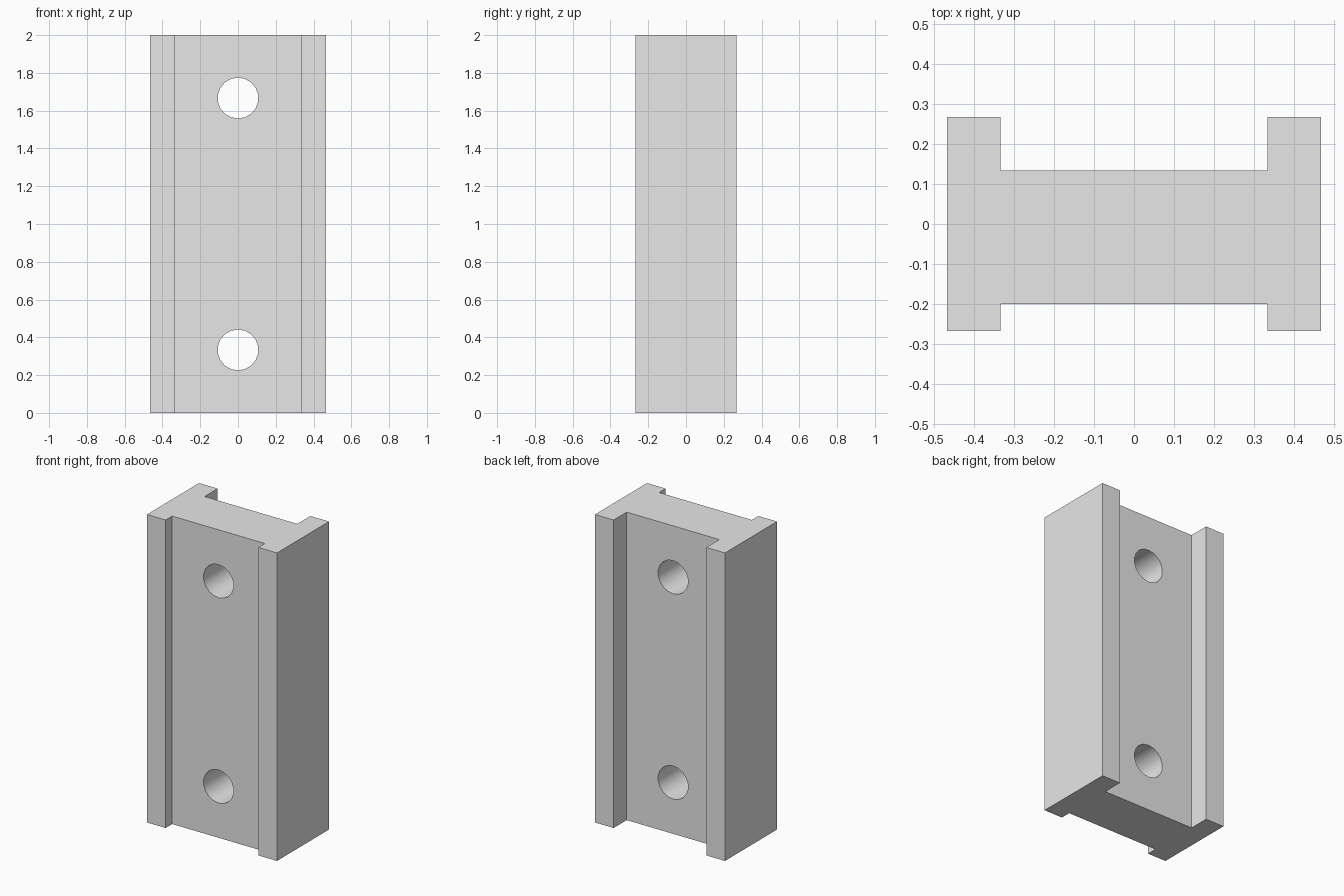
import bpy
import bmesh
from math import pi, radians
from mathutils import Matrix

default = bpy.data.objects.get("Cube")
if default:
    bpy.data.objects.remove(default, do_unlink=True)

HEIGHT = 2.0
HALF_W, HALF_D = 0.467, 0.267       # outer half width and depth
WEB_X = 0.333                       # half width of the recessed web
WEB_FRONT, WEB_BACK = -0.2, 0.133   # web faces
HOLE_R = 0.108

grey = bpy.data.materials.new("plain_grey")
grey.use_nodes = True
grey.diffuse_color = (0.8, 0.8, 0.8, 1)
grey.node_tree.nodes["Principled BSDF"].inputs["Base Color"].default_value = grey.diffuse_color


def add_object(name, bm):
    bmesh.ops.recalc_face_normals(bm, faces=bm.faces)
    mesh = bpy.data.meshes.new(name)
    bm.to_mesh(mesh)
    bm.free()
    mesh.materials.append(grey)
    obj = bpy.data.objects.new(name, mesh)
    bpy.context.collection.objects.link(obj)
    return obj


# H-shaped cross-section: right half, then mirrored back along the left
half = [(WEB_X, WEB_FRONT), (WEB_X, -HALF_D), (HALF_W, -HALF_D),
        (HALF_W, HALF_D), (WEB_X, HALF_D), (WEB_X, WEB_BACK)]
outline = half + [(-x, y) for x, y in reversed(half)]
bm = bmesh.new()
base = bm.faces.new([bm.verts.new((x, y, 0)) for x, y in outline])
side = bmesh.ops.extrude_face_region(bm, geom=[base], use_keep_orig=True)
top = [v for v in side["geom"] if isinstance(v, bmesh.types.BMVert)]
bmesh.ops.translate(bm, verts=top, vec=(0, 0, HEIGHT))
block = add_object("channel_block", bm)

# Two through holes, front to back
bm = bmesh.new()
for z in (HEIGHT / 6, HEIGHT * 5 / 6):
    bmesh.ops.create_cone(bm, cap_ends=True, segments=18, radius1=HOLE_R,
                          radius2=HOLE_R, depth=1,
                          matrix=Matrix.Translation((0, 0, z)) @ Matrix.Rotation(pi / 2, 4, "X"))
cutter = add_object("hole_cutter", bm)
cutter.hide_render = True

cut = block.modifiers.new("holes", "BOOLEAN")
cut.operation = "DIFFERENCE"
cut.solver = "EXACT"
cut.object = cutter

bpy.ops.object.select_all(action="DESELECT")
block.select_set(True)
bpy.context.view_layer.objects.active = block
bpy.ops.object.modifier_apply(modifier=cut.name)
bpy.data.objects.remove(cutter, do_unlink=True)
bpy.ops.object.shade_smooth_by_angle(angle=radians(30))
